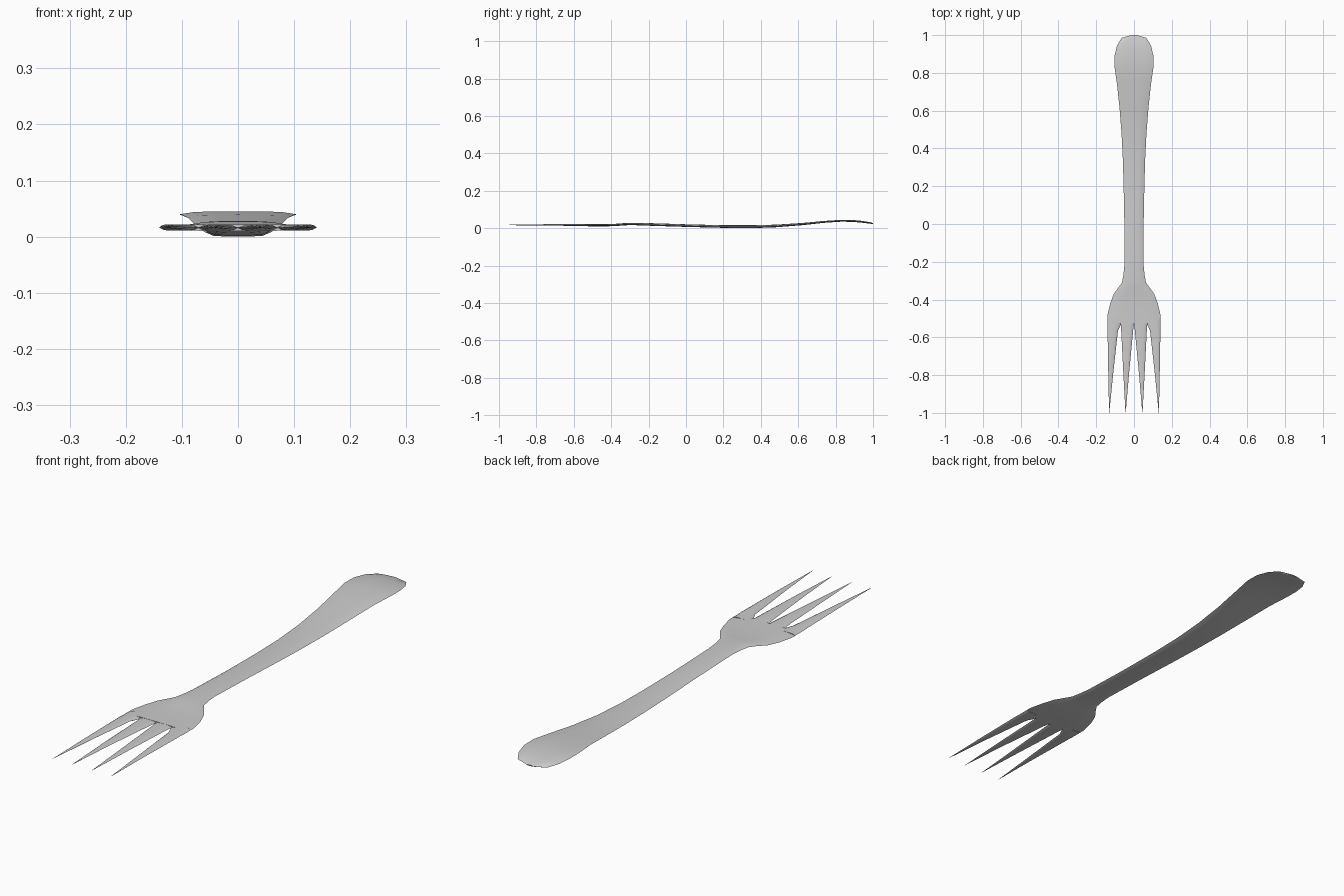
import bpy, bmesh
from mathutils import Vector

PROFILE = [(-1, 0), (-0.75, 0.8), (-0.4, 0.97), (0, 1), (0.4, 0.97), (0.75, 0.8), (1, 0)]
RING = PROFILE + [(u, -v) for u, v in PROFILE[-2:0:-1]]


def loft(name, sections):
    """Skin lens-shaped sections given as (y, left x, right x, centre z, half thickness)."""
    bm = bmesh.new()
    rings = []
    for y, x0, x1, z, t in sections:
        c, w = (x0 + x1) / 2, (x1 - x0) / 2
        rings.append([bm.verts.new((c + u * w, y, z + v * t)) for u, v in RING])
    n = len(RING)
    for a, b in zip(rings, rings[1:]):
        for i in range(n):
            bm.faces.new((a[i], a[(i + 1) % n], b[(i + 1) % n], b[i]))
    bm.faces.new(rings[0])
    bm.faces.new(rings[-1][::-1])
    bmesh.ops.recalc_face_normals(bm, faces=bm.faces)
    mesh = bpy.data.meshes.new(name)
    bm.to_mesh(mesh)
    bm.free()
    obj = bpy.data.objects.new(name, mesh)
    bpy.context.collection.objects.link(obj)
    bpy.ops.object.select_all(action='DESELECT')
    obj.select_set(True)
    bpy.context.view_layer.objects.active = obj
    bpy.ops.object.shade_smooth_by_angle()
    return obj


# Handle and head: y, half width, centre height, half thickness
body = [(-0.525, .140, .016, .006), (-0.48, .140, .016, .006), (-0.42, .126, .016, .006),
        (-0.37, .107, .018, .006), (-0.335, .081, .021, .006), (-0.31, .064, .022, .006),
        (-0.27, .056, .022, .006), (-0.22, .051, .021, .007), (0.0, .051, .014, .007),
        (0.2, .055, .009, .007), (0.34, .059, .008, .008), (0.48, .066, .012, .007),
        (0.62, .077, .022, .006), (0.74, .090, .034, .005), (0.83, .103, .040, .005),
        (0.89, .103, .039, .005), (0.945, .090, .034, .005), (0.985, .066, .028, .004),
        (1.0, .015, .025, .002)]
loft("handle_and_head", [(y, -w, w, z, t) for y, w, z, t in body])

# Four tapering tines, mirrored left and right
outer = [(-0.50, .066, .140, .016, .0055), (-0.54, .073, .140, .016, .0055),
         (-0.565, .085, .140, .017, .005), (-0.8, .111, .136, .018, .003),
         (-1.0, .131, .132, .017, .0005)]
inner = [(-0.50, .000, .073, .016, .0055), (-0.525, .000, .071, .016, .0055),
         (-0.56, .004, .068, .017, .005), (-0.8, .027, .056, .018, .003),
         (-1.0, .044, .045, .017, .0005)]
for label, sections in (("outer", outer), ("inner", inner)):
    loft(f"{label}_tine_right", sections)
    loft(f"{label}_tine_left", [(y, -b, -a, z, t) for y, a, b, z, t in sections])
